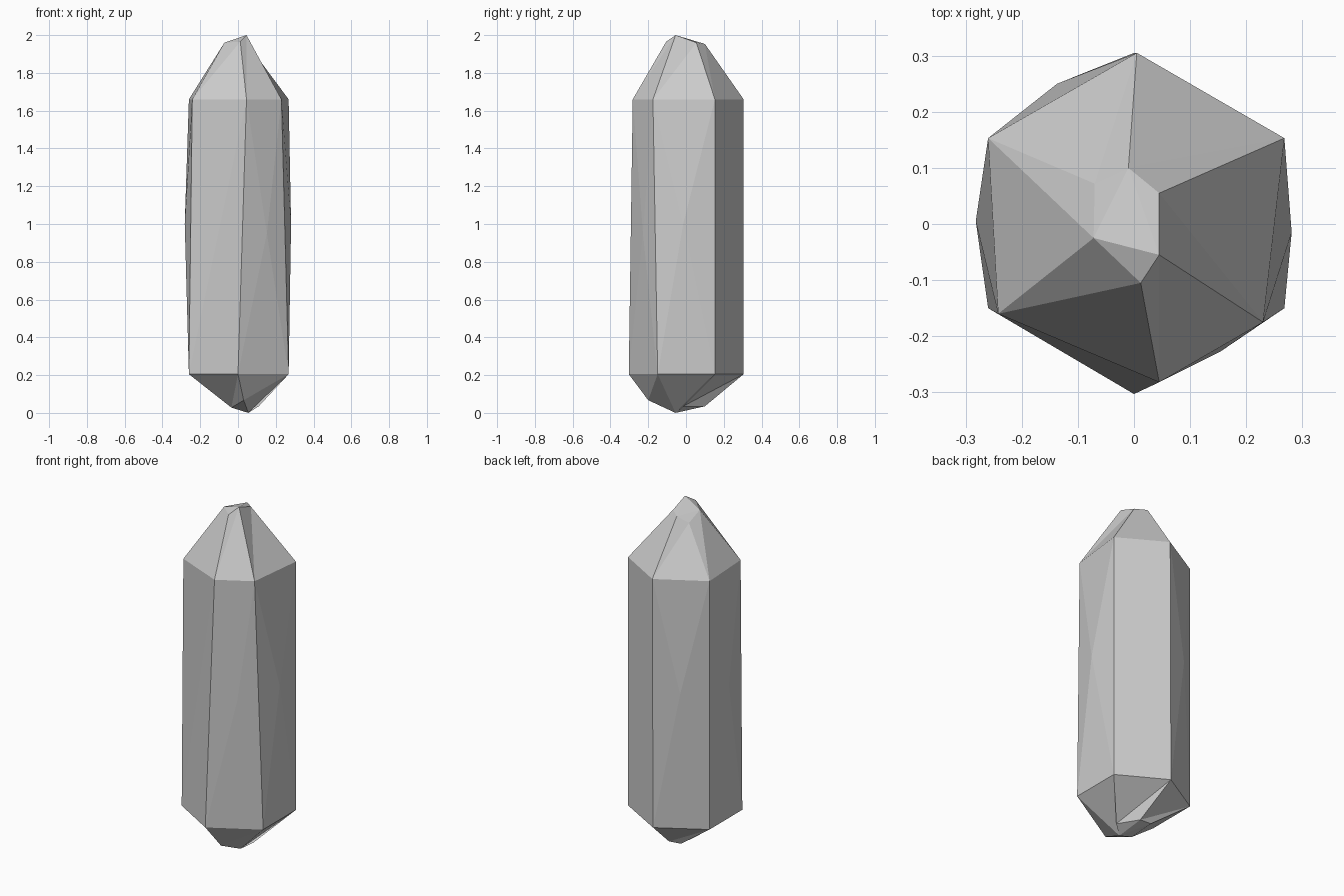
import bpy, bmesh

if "Cube" in bpy.data.objects:
    bpy.data.objects.remove(bpy.data.objects["Cube"])

# Six-sided cross-sections, counter-clockwise from the front corner
tip_low = [(.03, -.2, .067), (.055, -.055, 0), (.11, -.015, .035),
           (.04, .1, .035), (-.035, .097, .04), (-.035, -.06, .028)]
low = [(0, -.303, .205), (.268, -.15, .205), (.268, .153, .205),
       (0, .305, .205), (-.26, .153, .205), (-.26, -.15, .205)]
high = [(.045, -.282, 1.66), (.23, -.175, 1.66), (.268, .153, 1.66),
        (.005, .305, 1.66), (-.26, .153, 1.66), (-.242, -.16, 1.66)]
tip_high = [(.012, -.105, 1.965), (.045, -.055, 2), (.045, .055, 1.96),
            (-.01, .1, 1.953), (-.07, .072, 1.92), (-.072, -.025, 1.96)]
# Slight bulges in the middle of the long sides
bulges = {0: (.153, -.228, .95), 1: (.281, -.015, 1.0),
          3: (-.137, .25, 1.0), 4: (-.282, .005, 1.0)}

bm = bmesh.new()
rings = [[bm.verts.new(p) for p in ring] for ring in (tip_low, low, high, tip_high)]

# Walls between neighbouring cross-sections
for level, (a, b) in enumerate(zip(rings, rings[1:])):
    for i in range(6):
        j = (i + 1) % 6
        quad = [a[i], a[j], b[j], b[i]]
        if level == 1 and i in bulges:
            mid = bm.verts.new(bulges[i])
            for k in range(4):
                bm.faces.new((quad[k], quad[(k + 1) % 4], mid))
        else:
            bm.faces.new((quad[0], quad[1], quad[2]))
            bm.faces.new((quad[0], quad[2], quad[3]))

# Faceted end caps
for tri in ((1, 0, 5), (1, 5, 4), (1, 4, 3), (1, 3, 2)):
    bm.faces.new([rings[0][k] for k in tri])
for tri in ((0, 1, 5), (1, 2, 3), (1, 3, 5), (3, 4, 5)):
    bm.faces.new([rings[3][k] for k in tri])

bmesh.ops.recalc_face_normals(bm, faces=bm.faces)
mesh = bpy.data.meshes.new("crystal")
bm.to_mesh(mesh)
bm.free()
bpy.context.collection.objects.link(bpy.data.objects.new("crystal", mesh))
